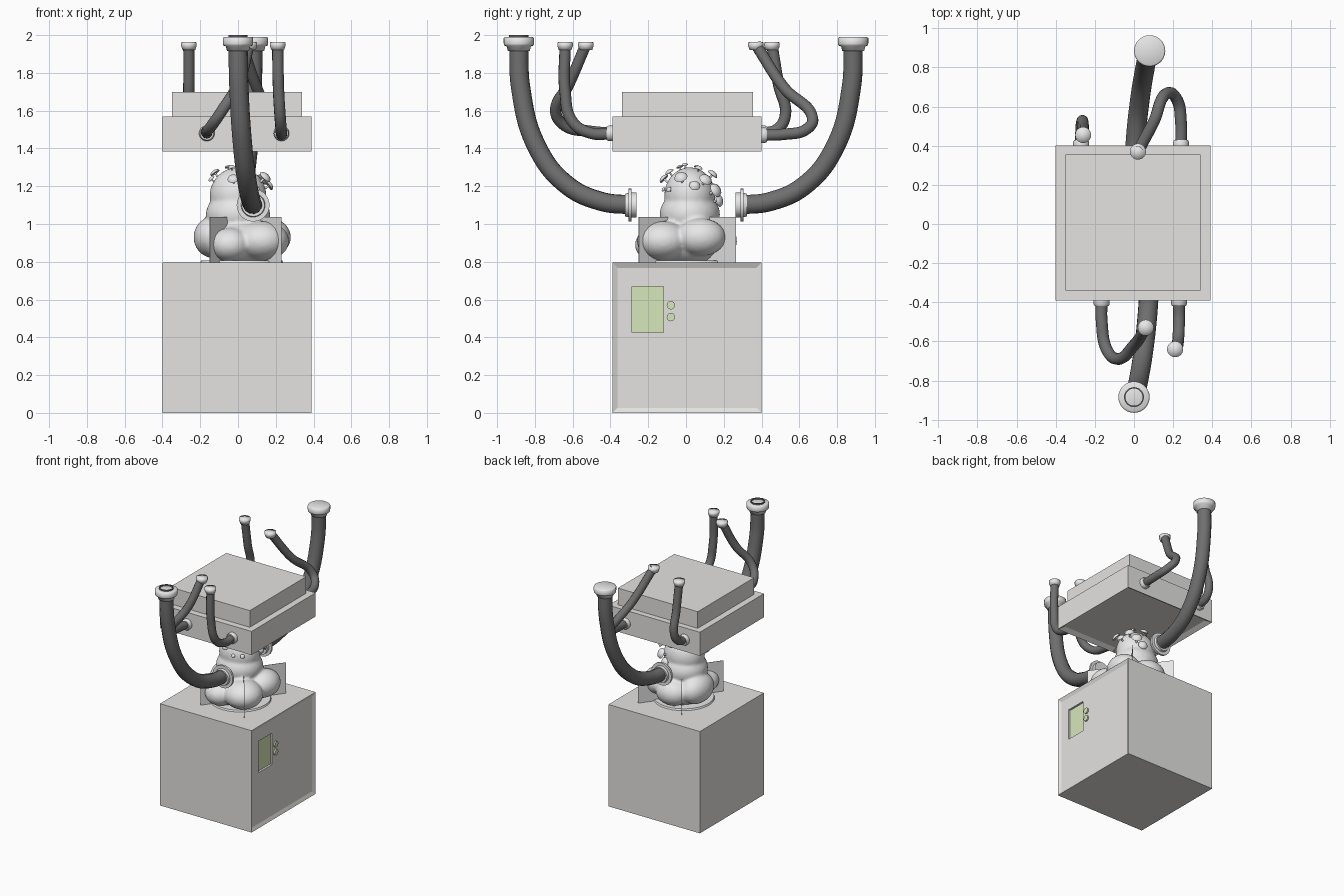
import bpy, bmesh, math
from mathutils import Vector

cube = bpy.data.objects.get("Cube")
if cube:
    bpy.data.objects.remove(cube, do_unlink=True)


def material(name, color):
    m = bpy.data.materials.new(name)
    m.use_nodes = True
    rgba = (*color, 1)
    m.diffuse_color = rgba
    m.node_tree.nodes["Principled BSDF"].inputs["Base Color"].default_value = rgba
    return m


GREY = material("pale grey", (0.78, 0.77, 0.75))
WHITE = material("off white", (0.8, 0.8, 0.8))
DARK = material("dark rubber", (0.16, 0.16, 0.16))
GREEN = material("pale green", (0.69, 0.82, 0.5))


def finish(bm, name, mat, smooth=None):
    mesh = bpy.data.meshes.new(name)
    bm.normal_update()
    bm.to_mesh(mesh)
    bm.free()
    obj = bpy.data.objects.new(name, mesh)
    bpy.context.collection.objects.link(obj)
    mesh.materials.append(mat)
    if smooth:
        mesh.shade_smooth()
        if smooth < 180:
            bpy.ops.object.select_all(action="DESELECT")
            obj.select_set(True)
            bpy.context.view_layer.objects.active = obj
            bpy.ops.object.shade_smooth_by_angle(angle=math.radians(smooth))
    return obj


def box(name, lo, hi, mat, inset_dir=None, inset=0.0, depth=0.0):
    """Axis-aligned box, optionally with one recessed face."""
    bm = bmesh.new()
    bmesh.ops.create_cube(bm, size=1)
    lo, hi = Vector(lo), Vector(hi)
    for v in bm.verts:
        v.co = (lo + hi) / 2 + v.co * (hi - lo)
    bm.normal_update()
    if inset_dir:
        face = max(bm.faces, key=lambda f: f.normal.dot(Vector(inset_dir)))
        bmesh.ops.inset_region(bm, faces=[face], thickness=inset)
        bmesh.ops.translate(bm, verts=face.verts, vec=-Vector(inset_dir) * depth)
    return finish(bm, name, mat)


def lathe(name, profile, origin, axis, mat, smooth=40, steps=28):
    """Revolve (radius, height) points about an axis."""
    bm = bmesh.new()
    verts = [bm.verts.new((r, 0, h)) for r, h in profile]
    edges = [bm.edges.new(pair) for pair in zip(verts, verts[1:])]
    bmesh.ops.spin(bm, geom=verts + edges, axis=(0, 0, 1), cent=(0, 0, 0),
                   angle=math.tau, steps=steps)
    bmesh.ops.remove_doubles(bm, verts=bm.verts, dist=1e-5)
    bmesh.ops.recalc_face_normals(bm, faces=bm.faces)
    turn = Vector((0, 0, 1)).rotation_difference(Vector(axis))
    for v in bm.verts:
        v.co = turn @ v.co + Vector(origin)
    return finish(bm, name, mat, smooth)


def pipe(name, points, radius):
    curve = bpy.data.curves.new(name, "CURVE")
    curve.dimensions = "3D"
    curve.bevel_depth = radius
    curve.bevel_resolution = 4
    curve.resolution_u = 12
    spline = curve.splines.new("BEZIER")
    spline.bezier_points.add(len(points) - 1)
    for p, co in zip(spline.bezier_points, points):
        p.co = co
        p.handle_left_type = p.handle_right_type = "AUTO"
    curve.materials.append(DARK)
    obj = bpy.data.objects.new(name, curve)
    bpy.context.collection.objects.link(obj)
    bpy.ops.object.select_all(action="DESELECT")
    obj.select_set(True)
    bpy.context.view_layer.objects.active = obj
    bpy.ops.object.convert(target="MESH")


# Pedestal with recessed door and screen pocket
pedestal = box("pedestal", (-0.4, -0.39, 0), (0.39, 0.4, 0.795), GREY,
               (1, 0, 0), 0.038, 0.012)
cutter = box("screen_cutter", (0.36, -0.285, 0.425), (0.42, -0.12, 0.67), GREY)
cutter.hide_render = True
cutter.hide_set(True)
cut = pedestal.modifiers.new("screen_pocket", "BOOLEAN")
cut.operation = "DIFFERENCE"
cut.solver = "EXACT"
cut.object = cutter
box("screen", (0.358, -0.285, 0.425), (0.363, -0.12, 0.67), GREEN)
for i, z in enumerate((0.57, 0.507)):
    lathe(f"button_{i + 1}", [(0, 0), (0.022, 0), (0.022, 0.012), (0, 0.012)],
          (0.377, -0.08, z), (1, 0, 0), GREEN)

# Canopy
box("canopy", (-0.4, -0.39, 1.385), (0.39, 0.4, 1.57), GREY, (0, 0, -1), 0.05, 0.02)
box("canopy_top", (-0.35, -0.34, 1.57), (0.34, 0.355, 1.7), GREY)

# Large pipes, one turned half a circle from the other
CAP = [(0, -0.055), (0.058, -0.055), (0.064, -0.03), (0.078, -0.025), (0.08, -0.015),
       (0.08, 0.015), (0.072, 0.02), (0, 0.02)]
FLANGE = [(0, -0.03), (0.06, -0.03), (0.064, -0.012), (0.087, -0.012), (0.087, 0.004),
          (0.066, 0.004), (0.066, 0.03), (0, 0.03)]
big = [(-0.04, -0.885, 1.98), (-0.035, -0.875, 1.72), (-0.015, -0.79, 1.41),
       (0.01, -0.635, 1.21), (0.03, -0.45, 1.12), (0.04, -0.27, 1.1)]
for side, s in (("front", 1), ("back", -1)):
    pipe(f"{side}_large_pipe", [(0.04 + s * x, s * y, z) for x, y, z in big], 0.051)
    lathe(f"{side}_large_pipe_cap", CAP, (0.04 - s * 0.04, s * -0.885, 1.97),
          (0, 0, 1), WHITE, 180)
    lathe(f"{side}_large_pipe_flange", FLANGE, (0.04 + s * 0.04, s * -0.292, 1.1),
          (0, s, 0), WHITE)
lathe("front_pipe_rim", [(0.044, 0), (0.044, 0.015), (0.051, 0.015), (0.051, 0)],
      (0, -0.885, 1.985), (0, 0, 1), DARK)

# Small pipes between the canopy and open upper ends
SMALL_CAP = [(0, -0.03), (0.033, -0.03), (0.041, -0.008), (0.041, 0.012), (0, 0.014)]
COLLAR = [(0, 0), (0.041, 0), (0.041, 0.02), (0.035, 0.03), (0, 0.03)]
small = {
    "front_left": [(0.23, -0.38, 1.48), (0.23, -0.5, 1.48), (0.225, -0.6, 1.54),
                   (0.215, -0.64, 1.7), (0.21, -0.64, 1.95)],
    "front_right": [(-0.165, -0.38, 1.48), (-0.165, -0.5, 1.49), (-0.14, -0.64, 1.52),
                    (-0.085, -0.69, 1.6), (0.0, -0.62, 1.74), (0.06, -0.53, 1.95)],
    "back_left": [(0.24, 0.39, 1.47), (0.24, 0.52, 1.475), (0.22, 0.635, 1.5),
                  (0.175, 0.67, 1.56), (0.1, 0.52, 1.72), (0.02, 0.37, 1.95)],
    "back_right": [(-0.27, 0.39, 1.48), (-0.27, 0.48, 1.5), (-0.265, 0.525, 1.57),
                   (-0.26, 0.49, 1.74), (-0.26, 0.455, 1.95)],
}
for name, pts in small.items():
    pipe(f"{name}_small_pipe", pts, 0.03)
    lathe(f"{name}_small_cap", SMALL_CAP, pts[-1], (0, 0, 1), WHITE, 180)
    out = -1 if "front" in name else 1
    wall = -0.39 if out < 0 else 0.4
    lathe(f"{name}_collar", COLLAR, (pts[0][0], wall, pts[0][2]), (0, out, 0), WHITE)

# Lumpy growth, fused from ellipsoids: centre, radii
lumps = [
    ((0.0, 0.02, 1.15), (0.15, 0.135, 0.15)),
    ((0.0, 0.02, 1.05), (0.17, 0.16, 0.13)),
    ((0.02, 0.0, 0.9), (0.2, 0.22, 0.13)),
    ((0.13, -0.12, 0.91), (0.14, 0.14, 0.105)),
    ((0.17, 0.08, 0.93), (0.11, 0.13, 0.1)),
    ((-0.13, 0.05, 0.93), (0.105, 0.15, 0.11)),
    ((-0.04, -0.16, 0.89), (0.11, 0.11, 0.09)),
    ((0.0, 0.16, 0.91), (0.13, 0.11, 0.1)),
]
bm = bmesh.new()
for centre, radii in lumps:
    made = bmesh.ops.create_icosphere(bm, subdivisions=4, radius=1)["verts"]
    for v in made:
        v.co = Vector(centre) + v.co * Vector(radii)
for v in bm.verts:
    v.co.z = max(v.co.z, 0.797)
growth = finish(bm, "growth", WHITE, 180)
remesh = growth.modifiers.new("fuse", "REMESH")
remesh.mode = "VOXEL"
remesh.voxel_size = 0.011
remesh.use_smooth_shade = True
soften = growth.modifiers.new("soften", "SMOOTH")
soften.iterations = 4
lathe("growth_base", [(0, 0), (0.22, 0), (0.215, 0.012), (0, 0.012)],
      (0.02, 0, 0.795), (0, 0, 1), WHITE)

# Two thin upright sheets crossing through the growth
for i, s in enumerate((1, -1)):
    bm = bmesh.new()
    a, b = Vector((-0.15, -0.257 * s + 0.007, 0.796)), Vector((0.23, 0.257 * s + 0.007, 0.796))
    up = Vector((0, 0, 0.24))
    side = (b - a).cross(up).normalized() * 0.001
    face = bm.faces.new([bm.verts.new(p - side) for p in (a, b, b + up, a + up)])
    extra = bmesh.ops.extrude_face_region(bm, geom=[face])["geom"]
    bmesh.ops.translate(bm, vec=side * 2,
                        verts=[g for g in extra if isinstance(g, bmesh.types.BMVert)])
    bmesh.ops.recalc_face_normals(bm, faces=bm.faces)
    finish(bm, f"sheet_{i + 1}", WHITE)

# Mushrooms growing out of the head: heading, elevation (degrees), size
SHROOM = [(0, -1.2), (0.22, -1.2), (0.18, 0.9), (0.85, 0.75), (1, 0.85),
          (0.8, 1.2), (0.4, 1.4), (0, 1.45)]
spots = [(-100, 28, 0.03), (-85, 45, 0.025), (-120, 65, 0.018), (-20, 30, 0.036),
         (10, 15, 0.03), (35, 25, 0.036), (55, 5, 0.04), (70, -12, 0.036),
         (80, 38, 0.03), (40, 60, 0.02), (165, 42, 0.028), (190, 30, 0.02),
         (140, 65, 0.018), (-60, 78, 0.018), (-50, 10, 0.016), (-75, 10, 0.014)]
head_centre, head_radii = (Vector(c) for c in lumps[0])
for i, (heading, lift, size) in enumerate(spots):
    h, e = math.radians(heading), math.radians(lift)
    out = Vector((math.cos(h) * math.cos(e), math.sin(h) * math.cos(e), math.sin(e)))
    lathe(f"mushroom_{i + 1}", [(r * size, z * size) for r, z in SHROOM],
          head_centre + out * head_radii, (out + Vector((0, 0, 0.4))).normalized(),
          WHITE, 60, 14)
